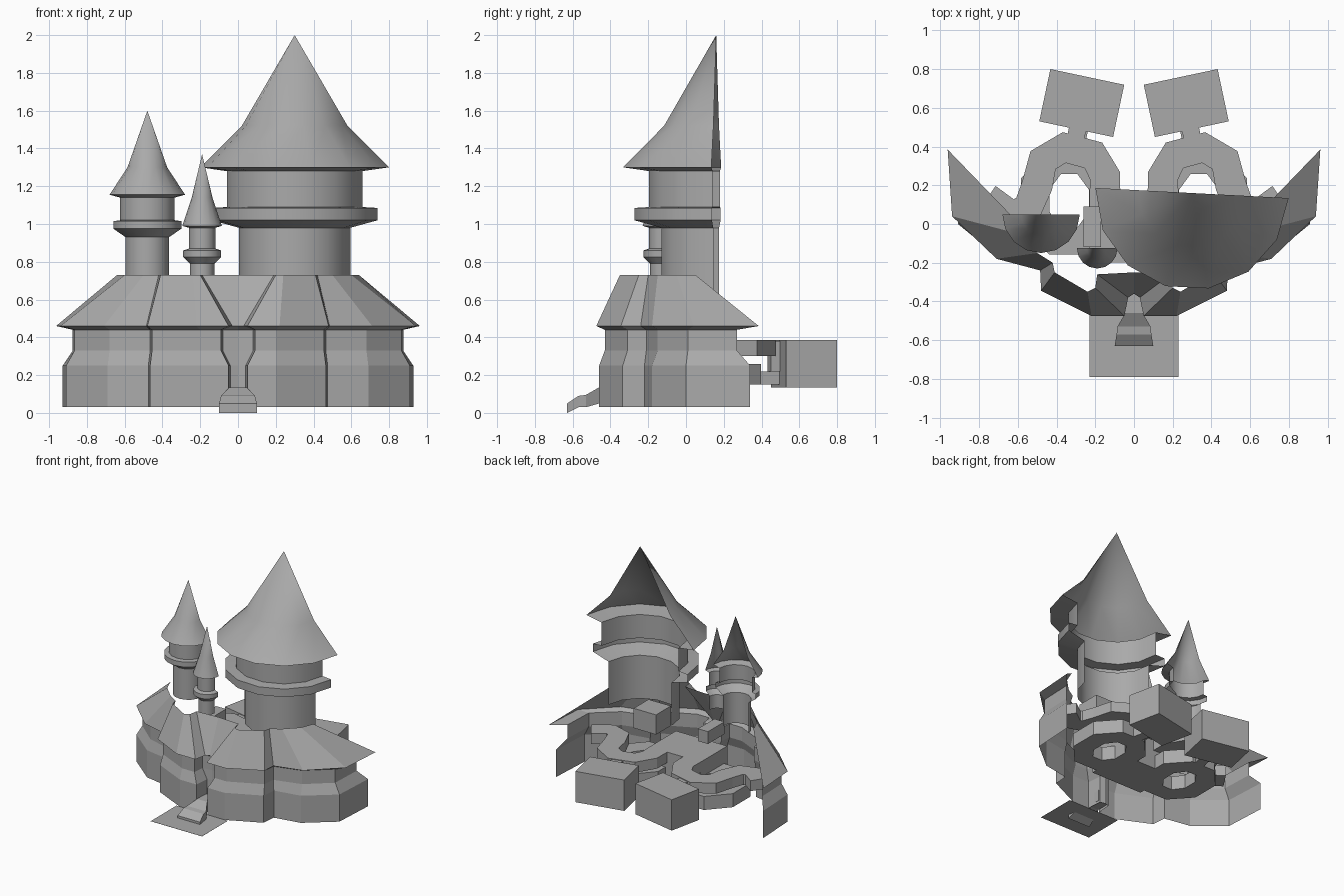
import bpy
import bmesh
from math import cos, sin, pi, radians
from mathutils import Vector

default = bpy.data.objects.get("Cube")
if default:
    bpy.data.objects.remove(default, do_unlink=True)

stone = bpy.data.materials.new("stone_grey")
stone.use_nodes = True
GREY = (0.4, 0.4, 0.4, 1)
stone.diffuse_color = GREY
stone.node_tree.nodes["Principled BSDF"].inputs["Base Color"].default_value = GREY


def loft(name, rings, closed=False, caps=True, smooth=False):
    """Skin a list of equal rings; closed rings also get end caps."""
    bm = bmesh.new()
    rows = [[bm.verts.new(p) for p in ring] for ring in rings]
    n = len(rows[0])
    for a, b in zip(rows, rows[1:]):
        for i in range(n if closed else n - 1):
            j = (i + 1) % n
            bm.faces.new((a[i], a[j], b[j], b[i]))
    if closed and caps:
        bm.faces.new(rows[0])
        bm.faces.new(rows[-1])
    bmesh.ops.remove_doubles(bm, verts=bm.verts, dist=0.0001)
    bmesh.ops.recalc_face_normals(bm, faces=bm.faces)
    if not closed:
        # open shells face away from the middle of the model
        bm.normal_update()
        mid = sum((v.co for v in bm.verts), Vector()) / len(bm.verts)
        mid.y += 0.15
        if sum(f.normal.dot(f.calc_center_median() - mid) * f.calc_area() for f in bm.faces) < 0:
            bmesh.ops.reverse_faces(bm, faces=bm.faces)
    mesh = bpy.data.meshes.new(name)
    bm.to_mesh(mesh)
    bm.free()
    mesh.materials.append(stone)
    obj = bpy.data.objects.new(name, mesh)
    bpy.context.collection.objects.link(obj)
    if smooth:
        bpy.ops.object.select_all(action="DESELECT")
        obj.select_set(True)
        bpy.context.view_layer.objects.active = obj
        bpy.ops.object.shade_smooth_by_angle(angle=radians(32))
    return obj


def box(name, x, y, z, turn=0.0):
    """Box from ranges, turned about its own middle."""
    cx, cy = sum(x) / 2, sum(y) / 2
    hx, hy = (x[1] - x[0]) / 2, (y[1] - y[0]) / 2
    c, s = cos(turn), sin(turn)
    ring = [(cx + c * u * hx - s * v * hy, cy + s * u * hx + c * v * hy)
            for u, v in ((-1, -1), (1, -1), (1, 1), (-1, 1))]
    return loft(name, [[(px, py, h) for px, py in ring] for h in z], closed=True)


def half_tower(name, x, y, profile, segments, turn=0.0):
    """Half revolve open at the back; profile is (radius, height)."""
    rings = []
    for r, z in profile:
        angles = [pi + pi * i / segments + turn for i in range(segments + 1)]
        rings.append([(x + r * cos(a), y + r * sin(a), z) for a in angles])
    return loft(name, rings, smooth=True)


# Curtain wall and skirt roof: plan points of base, upper wall, eave, ridge
stations = [
    ((0, -.33), (0, -.33), (0, -.36), (0, -.25)),
    ((.04, -.34), (.08, -.34), (.03, -.38), (.19, -.26)),
    ((.05, -.46), (.09, -.43), (.05, -.475), (.20, -.33)),
    ((.20, -.46), (.20, -.43), (.22, -.475), (.24, -.35)),
    ((.465, -.335), (.455, -.31), (.48, -.345), (.41, -.25)),
    ((.475, -.22), (.465, -.21), (.485, -.24), (.42, -.20)),
    ((.69, -.18), (.68, -.15), (.71, -.18), (.50, -.15)),
    ((.91, 0), (.865, .01), (.94, .04), (.60, -.05)),
    ((.928, .34), (.875, .27), (.963, .385), (.64, .05)),
]
mirrored = [tuple((-x, y) for x, y in s) for s in stations[:0:-1]] + stations


def wall_part(name, levels):
    loft(name, [[(*s[k], z) for s in mirrored] for k, z in levels])


wall_part("curtain_wall", [(0, .03), (0, .25), (1, .33), (1, .44), (2, .46)])
wall_part("skirt_roof", [(2, .46), (3, .73)])

# Towers
half_tower("great_tower", .3, .16,
           [(.295, .63), (.295, .98), (.44, 1.02), (.44, 1.085), (.36, 1.09),
            (.36, 1.28), (.5, 1.30), (.28, 1.52), (0, 2.0)], 7, radians(-3))
half_tower("side_tower", -.48, .05,
           [(.115, .68), (.115, .93), (.18, .975), (.18, 1.015), (.145, 1.02),
            (.145, 1.14), (.2, 1.155), (.105, 1.30), (0, 1.6)], 8)
half_tower("small_turret", -.19, -.125,
           [(.065, .68), (.065, .79), (.1, .825), (.1, .86), (.07, .87),
            (.07, .98), (.105, .99), (.055, 1.14), (0, 1.37)], 8)

# Inner platform and the blocks standing above it
box("inner_platform", (-.23, .23), (-.2, .14), (.15, .385))
box("left_block", (.22, .42), (-.12, .07), (.46, .62))
box("right_block", (-.26, -.17), (-.12, .09), (.52, .62))

# Winding walkways, the ring floors under them and their end cabins
path = [(.15, .1), (.15, .25), (.21, .355), (.36, .395), (.47, .33),
        (.50, .2), (.55, .08), (.64, .05), (.76, .13)]
for side, label in ((1, "left"), (-1, "right")):
    points = [Vector((side * x, y)) for x, y in path]
    rings = []
    for i, p in enumerate(points):
        d = (points[min(i + 1, len(points) - 1)] - points[max(i - 1, 0)]).normalized()
        n = Vector((-d.y, d.x)) * .08
        a, b = p + n, p - n
        rings.append([(*a, .30), (*b, .30), (*b, .385), (*a, .385)])
    loft(label + "_walkway", rings, closed=True)

    # eight-sided floor ring; the first loop is repeated to close the section
    section = [(.27, .30, .15), (.27, .30, .26), (.11, .15, .26), (.11, .15, .15), (.27, .30, .15)]
    loft(label + "_ring_floor",
         [[(side * (.335 + rx * cos(a)), .12 + ry * sin(a), z)
           for a in (pi * (i + .5) / 4 for i in range(8))]
          for rx, ry, z in section], closed=True, caps=False)

    def span(a, b):
        return sorted((side * a, side * b))

    turn = side * radians(12)
    box(label + "_cabin", span(.075, .465), (.487, .763), (.135, .385), turn)
    box(label + "_cabin_link", span(.25, .34), (.44, .51), (.22, .38), turn)
    box(label + "_cabin_step", span(.25, .33), (.36, .50), (.15, .22), turn)

# Forecourt and entrance ramp: (y, half width, underside, top)
box("forecourt", (-.23, .23), (-.79, -.46), (.03, .031))
ramp = [(-.63, .10, 0, .05), (-.57, .09, .03, .09),
        (-.53, .085, .03, .095), (-.46, .045, .05, .135), (-.35, .045, .05, .135)]
loft("entrance_ramp", [[(-w, y, lo), (w, y, lo), (w, y, hi), (-w, y, hi)]
                       for y, w, lo, hi in ramp], closed=True)
